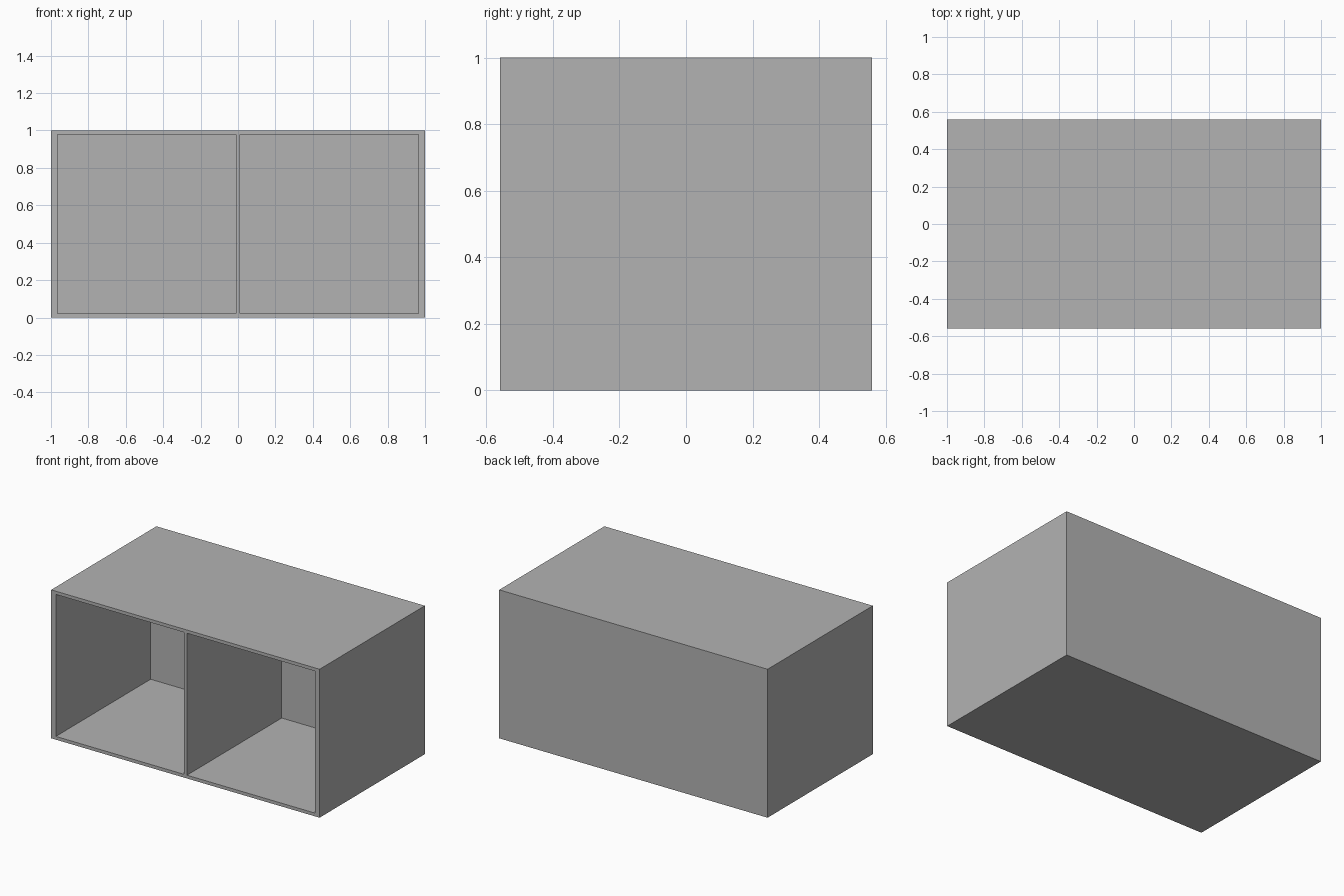
import bpy
import bmesh
from mathutils import Matrix, Vector

cube = bpy.data.objects.get("Cube")
if cube:
    bpy.data.objects.remove(cube, do_unlink=True)

# Overall size and panel thicknesses
WIDTH, DEPTH, HEIGHT = 2.0, 1.12, 1.0
SIDE, SHELF, BACK, DIVIDER = 0.035, 0.022, 0.112, 0.024

grey = bpy.data.materials.new("plain grey")
grey.use_nodes = True
colour = (0.45, 0.45, 0.45, 1)
grey.diffuse_color = colour
grey.node_tree.nodes["Principled BSDF"].inputs["Base Color"].default_value = colour


def make_boxes(name, boxes):
    """One object made of boxes, each given by its lowest and highest corner."""
    bm = bmesh.new()
    for low, high in boxes:
        low, high = Vector(low), Vector(high)
        place = Matrix.Translation((low + high) / 2) @ Matrix.Diagonal((*(high - low), 1))
        bmesh.ops.create_cube(bm, size=1, matrix=place)
    mesh = bpy.data.meshes.new(name)
    bm.to_mesh(mesh)
    bm.free()
    mesh.materials.append(grey)
    obj = bpy.data.objects.new(name, mesh)
    bpy.context.collection.objects.link(obj)
    return obj


# Solid cabinet body
cabinet = make_boxes("cabinet", [((-WIDTH / 2, -DEPTH / 2, 0), (WIDTH / 2, DEPTH / 2, HEIGHT))])

# Two compartments, open at the front, either side of the divider
inner, outer = DIVIDER / 2, WIDTH / 2 - SIDE
compartments = make_boxes("compartment_cutter", [
    ((x0, -DEPTH, SHELF), (x1, DEPTH / 2 - BACK, HEIGHT - SHELF))
    for x0, x1 in ((-outer, -inner), (inner, outer))])
compartments.hide_render = True

cut = cabinet.modifiers.new("compartments", 'BOOLEAN')
cut.operation = 'DIFFERENCE'
cut.solver = 'EXACT'
cut.object = compartments
bpy.context.view_layer.objects.active = cabinet
bpy.ops.object.modifier_apply(modifier=cut.name)
bpy.data.objects.remove(compartments, do_unlink=True)
